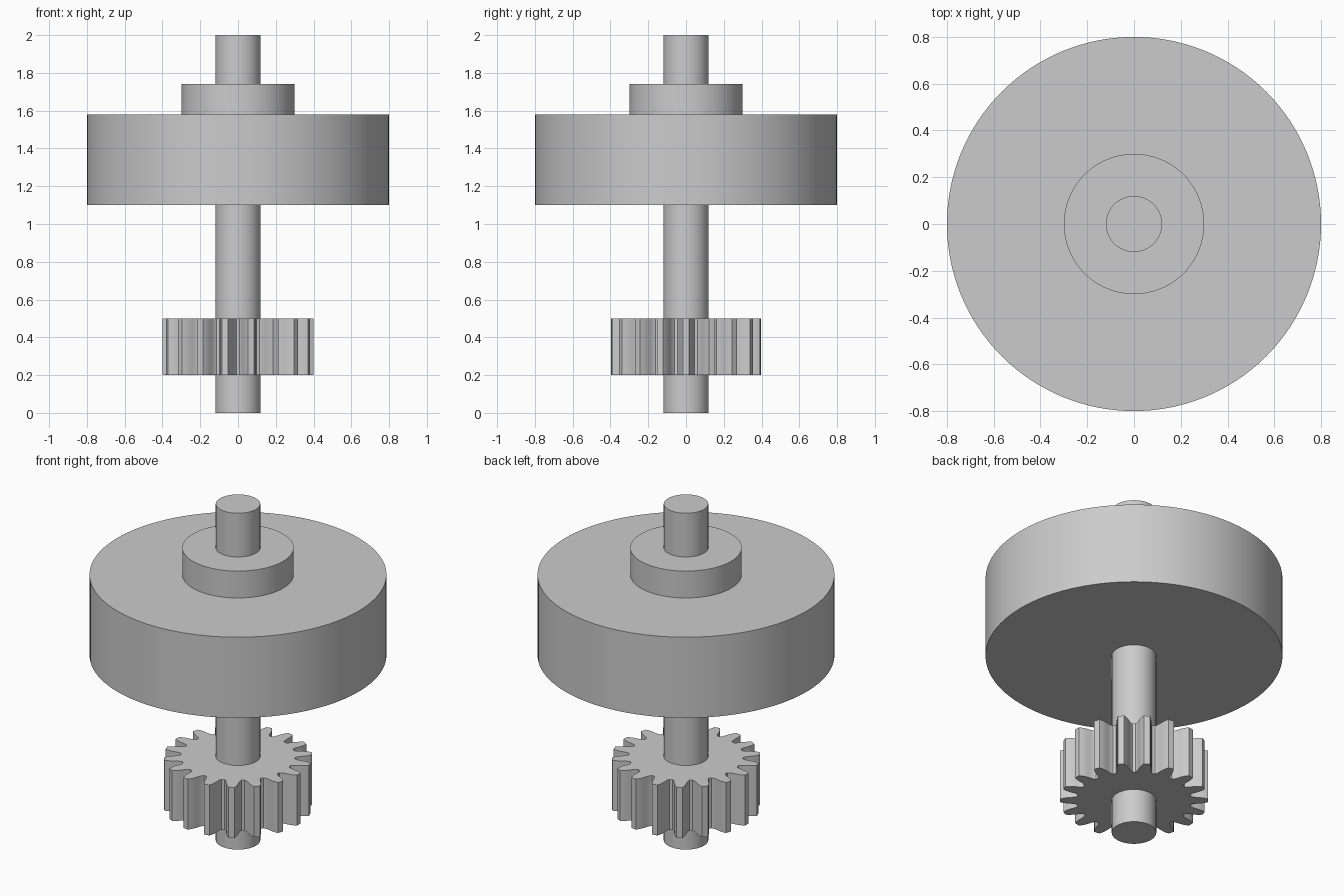
import bpy, bmesh, math

if "Cube" in bpy.data.objects:
    bpy.data.objects.remove(bpy.data.objects["Cube"])

steel = bpy.data.materials.new("grey_steel")
steel.diffuse_color = (0.6, 0.6, 0.6, 1)
steel.use_nodes = True
steel.node_tree.nodes["Principled BSDF"].inputs["Base Color"].default_value = steel.diffuse_color


def circle(radius, count=96):
    return [(radius * math.cos(2 * math.pi * i / count),
             radius * math.sin(2 * math.pi * i / count)) for i in range(count)]


def gear_outline(teeth, tip):
    # half angles of one tooth, in degrees, from root to tip
    flank = [(0.772, 8.4), (0.80, 6.9), (0.85, 5.8), (0.90, 5.0),
             (0.95, 3.9), (1.0, 2.4)]
    tooth = [(r, -a) for r, a in flank] + [(1.0, 0)] + [(r, a) for r, a in reversed(flank)]
    points = []
    for t in range(teeth):
        for r, a in tooth:
            ang = math.radians(a + 360 * t / teeth)
            points.append((tip * r * math.cos(ang), tip * r * math.sin(ang)))
    return points


def extrude(name, outline, z0, z1):
    bm = bmesh.new()
    base = bm.faces.new([bm.verts.new((x, y, z0)) for x, y in outline])
    top = bmesh.ops.extrude_face_region(bm, geom=[base], use_keep_orig=True)
    verts = [v for v in top["geom"] if isinstance(v, bmesh.types.BMVert)]
    bmesh.ops.translate(bm, verts=verts, vec=(0, 0, z1 - z0))
    bmesh.ops.recalc_face_normals(bm, faces=bm.faces)
    mesh = bpy.data.meshes.new(name)
    bm.to_mesh(mesh)
    bm.free()
    mesh.materials.append(steel)
    ob = bpy.data.objects.new(name, mesh)
    bpy.context.collection.objects.link(ob)
    bpy.ops.object.select_all(action='DESELECT')
    ob.select_set(True)
    bpy.context.view_layer.objects.active = ob
    bpy.ops.object.shade_smooth_by_angle(angle=math.radians(20))
    return ob


# Shaft running the full height
extrude("shaft", circle(0.12), 0, 2)
# Toothed pinion near the bottom
extrude("pinion", gear_outline(18, 0.4), 0.2, 0.5)
# Heavy wheel and its hub
extrude("wheel", circle(0.8, 128), 1.1, 1.58)
extrude("hub", circle(0.3), 1.58, 1.74)
